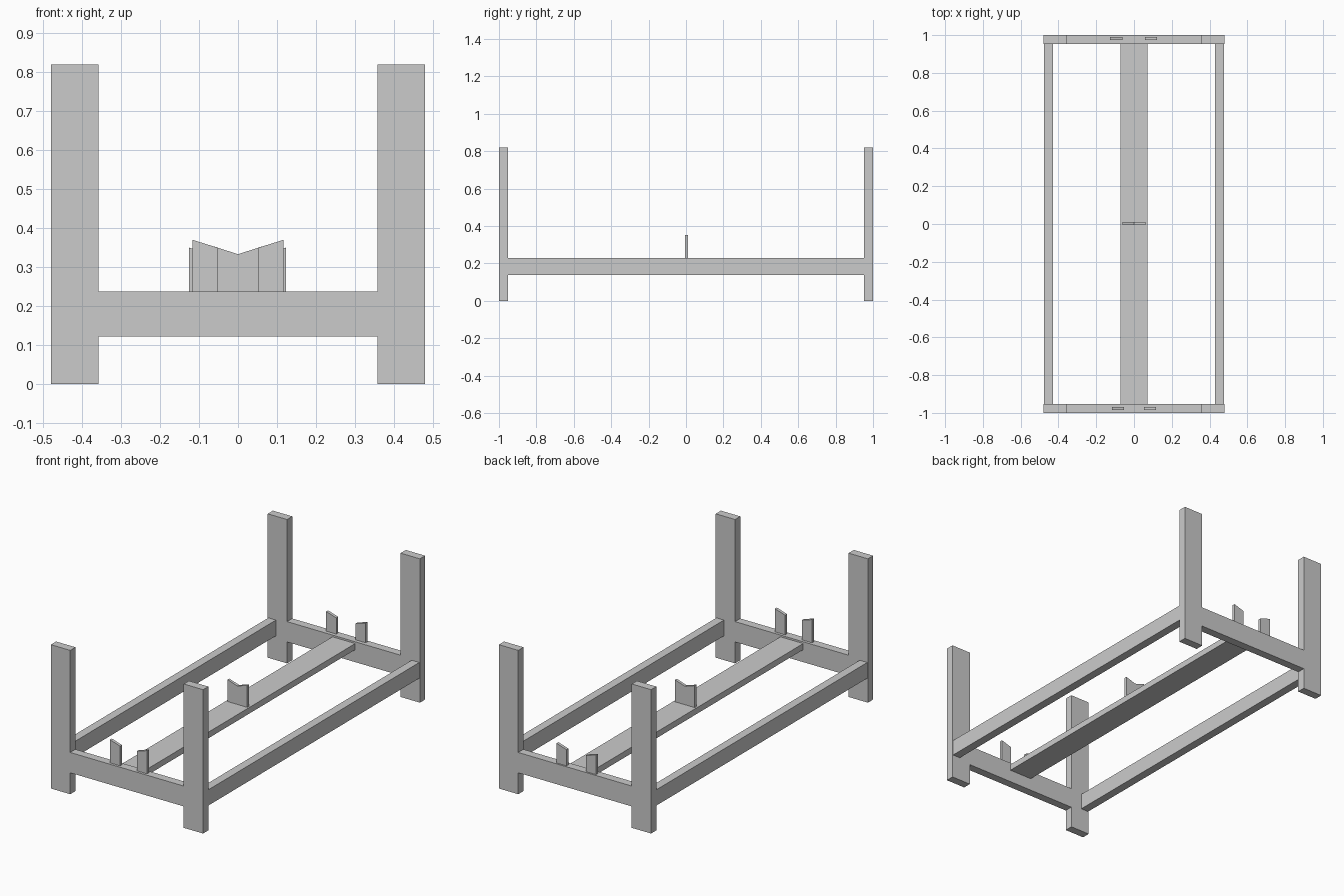
import bpy

if "Cube" in bpy.data.objects:
    bpy.data.objects.remove(bpy.data.objects["Cube"])


def prism(name, profile, y0, y1):
    """Extrude an x-z outline (counter-clockwise seen from -y) from y0 to y1."""
    n = len(profile)
    verts = [(x, y, z) for y in (y0, y1) for x, z in profile]
    faces = [tuple(range(n)), tuple(reversed(range(n, 2 * n)))]
    faces += [(i, i + n, (i + 1) % n + n, (i + 1) % n) for i in range(n)]
    mesh = bpy.data.meshes.new(name)
    mesh.from_pydata(verts, [], faces)
    obj = bpy.data.objects.new(name, mesh)
    bpy.context.collection.objects.link(obj)
    return obj


def box(name, x0, x1, y0, y1, z0, z1):
    return prism(name, [(x0, z0), (x1, z0), (x1, z1), (x0, z1)], y0, y1)


IN, OUT = 0.953, 1.0   # inner and outer faces of the end frames

# End frames: two posts and a cross rail each
for end, y0, y1 in (("front", -OUT, -IN), ("back", IN, OUT)):
    for side, x0 in (("left", -0.48), ("right", 0.358)):
        box(f"{end}_{side}_post", x0, x0 + 0.122, y0, y1, 0, 0.82)
    box(f"{end}_cross_rail", -0.358, 0.358, y0, y1, 0.122, 0.238)

# Long side rails
for side, x0 in (("left", -0.476), ("right", 0.428)):
    box(f"{side}_side_rail", x0, x0 + 0.048, -IN, IN, 0.138, 0.228)

# Centre plank
box("centre_plank", -0.072, 0.072, -IN, IN, 0.193, 0.228)

# Slanted-top pegs on the cross rails: inner x, outer x, y range, inner and outer top
for end, xl, xr, y0, y1, zi, zo in (
        ("front", (-0.117, -0.053), (0.053, 0.117), -0.986, -0.969, 0.35, 0.37),
        ("back", (-0.126, -0.062), (0.059, 0.123), 0.974, 0.991, 0.33, 0.35)):
    for side, (a, b), za, zb in (("left", xl, zo, zi), ("right", xr, zi, zo)):
        prism(f"{end}_{side}_peg", [(a, 0.238), (b, 0.238), (b, zb), (a, za)], y0, y1)

# V-notched support in the middle of the plank
prism("notched_support", [(-0.062, 0.228), (0.0, 0.228), (0.062, 0.228),
                          (0.062, 0.353), (0.0, 0.333), (-0.062, 0.353)], -0.006, 0.010)
